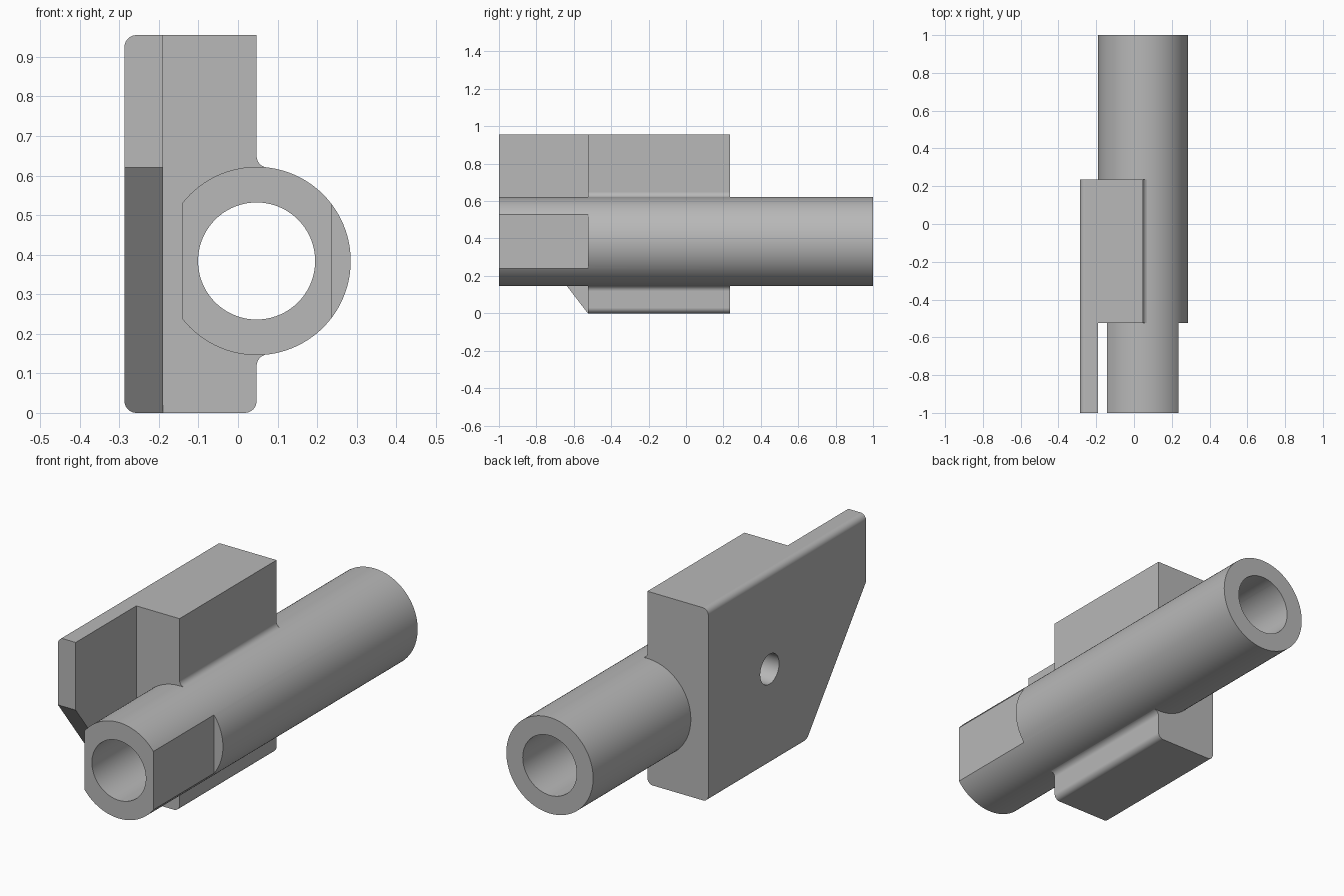
import bpy, bmesh
from math import cos, sin, pi, sqrt, radians
from mathutils import Vector

cube = bpy.data.objects.get("Cube")
if cube:
    bpy.data.objects.remove(cube, do_unlink=True)

grey = bpy.data.materials.new("plain grey")
grey.use_nodes = True
grey.diffuse_color = (0.48, 0.48, 0.48, 1)
grey.node_tree.nodes["Principled BSDF"].inputs["Base Color"].default_value = (0.48, 0.48, 0.48, 1)

# Main dimensions
CX, CZ, R, BORE = 0.047, 0.384, 0.238, 0.148
LEFT, PLATE, TOP = -0.287, -0.19, 0.955
FRONT, STEP, BACK = -1.0, -0.525, 0.235
FILLET = 0.03


def arc(cx, cz, r, start, end, n=8):
    """Points on an arc, angles in radians."""
    return [(cx + r * cos(start + (end - start) * i / n),
             cz + r * sin(start + (end - start) * i / n)) for i in range(n + 1)]


def circle(cx, cz, r, n):
    return arc(cx, cz, r, 0, 2 * pi, n)[:-1]


def prism(name, pts, axis, lo, hi):
    """Extrude a closed outline along x or y."""
    bm = bmesh.new()
    place = (lambda a, b: (a, lo, b)) if axis == "y" else (lambda a, b: (lo, a, b))
    face = bm.faces.new([bm.verts.new(place(a, b)) for a, b in pts])
    ext = bmesh.ops.extrude_face_region(bm, geom=[face])
    shift = Vector((0, hi - lo, 0)) if axis == "y" else Vector((hi - lo, 0, 0))
    bmesh.ops.translate(bm, vec=shift,
                        verts=[v for v in ext["geom"] if isinstance(v, bmesh.types.BMVert)])
    bmesh.ops.recalc_face_normals(bm, faces=bm.faces)
    mesh = bpy.data.meshes.new(name)
    bm.to_mesh(mesh)
    bm.free()
    mesh.materials.append(grey)
    ob = bpy.data.objects.new(name, mesh)
    bpy.context.collection.objects.link(ob)
    return ob


def box(name, x0, x1, y0, y1):
    return prism(name, [(x0, -1), (x1, -1), (x1, 2), (x0, 2)], "y", y0, y1)


def combine(ob, tool, operation):
    """Apply a boolean and remove the tool."""
    mod = ob.modifiers.new("cut", "BOOLEAN")
    mod.operation, mod.solver, mod.object = operation, "EXACT", tool
    bpy.context.view_layer.objects.active = ob
    bpy.ops.object.modifier_apply(modifier=mod.name)
    bpy.data.objects.remove(tool, do_unlink=True)


# Barrel with two flats at its front end
body = prism("clamp_body", circle(CX, CZ, R, 96), "y", FRONT, 1)
for side in (-1, 1):
    edges = sorted((CX + side * 0.189, CX + side * 0.5))
    combine(body, box("flat_cutter", *edges, FRONT - 0.1, STEP), "DIFFERENCE")

# Block outline with rounded corners and fillets running into the barrel
f = FILLET
reach = R - 0.0005 + f
rise = sqrt(reach ** 2 - f ** 2)
lean = math_angle = pi / 2 - sqrt(0) - (pi / 2 - Vector((f, rise)).angle(Vector((f, 0))))
lean = Vector((f, rise)).angle(Vector((1, 0)))
outline = [(CX, TOP)]
outline += arc(LEFT + f, TOP - f, f, pi / 2, pi)
outline += arc(LEFT + f, f, f, pi, 1.5 * pi)
outline += arc(CX - f, f, f, 1.5 * pi, 2 * pi)
outline += arc(CX + f, CZ - rise, f, pi, pi - lean)
outline += [(CX + 0.01, CZ)]
outline += arc(CX + f, CZ + rise, f, pi + lean, pi)
block = prism("block", outline, "y", FRONT, BACK)

# Thin front plate with a sloping lower edge
combine(block, box("step_cutter", PLATE, 1, FRONT - 0.1, STEP), "DIFFERENCE")
slope = (0.62 - 0) / (STEP - FRONT)
wedge = [(FRONT - 0.1, 0.62 + 0.1 * slope), (FRONT - 0.1, -0.1),
         (STEP + 0.1 / slope, -0.1)]
combine(block, prism("wedge_cutter", wedge, "x", -1, 1), "DIFFERENCE")
combine(body, block, "UNION")

# Long bore and the small side hole that meets it
combine(body, prism("bore_cutter", circle(CX, CZ, BORE, 72), "y", -1.1, 1.1), "DIFFERENCE")
combine(body, prism("side_hole_cutter", circle(-0.245, 0.475, 0.074, 40), "x", -0.5, CX),
        "DIFFERENCE")

# Smooth curves, crisp edges
bpy.ops.object.select_all(action="DESELECT")
body.select_set(True)
bpy.context.view_layer.objects.active = body
bpy.ops.object.shade_smooth_by_angle(angle=radians(25))
normals = body.modifiers.new("face_normals", "WEIGHTED_NORMAL")
normals.keep_sharp = True
